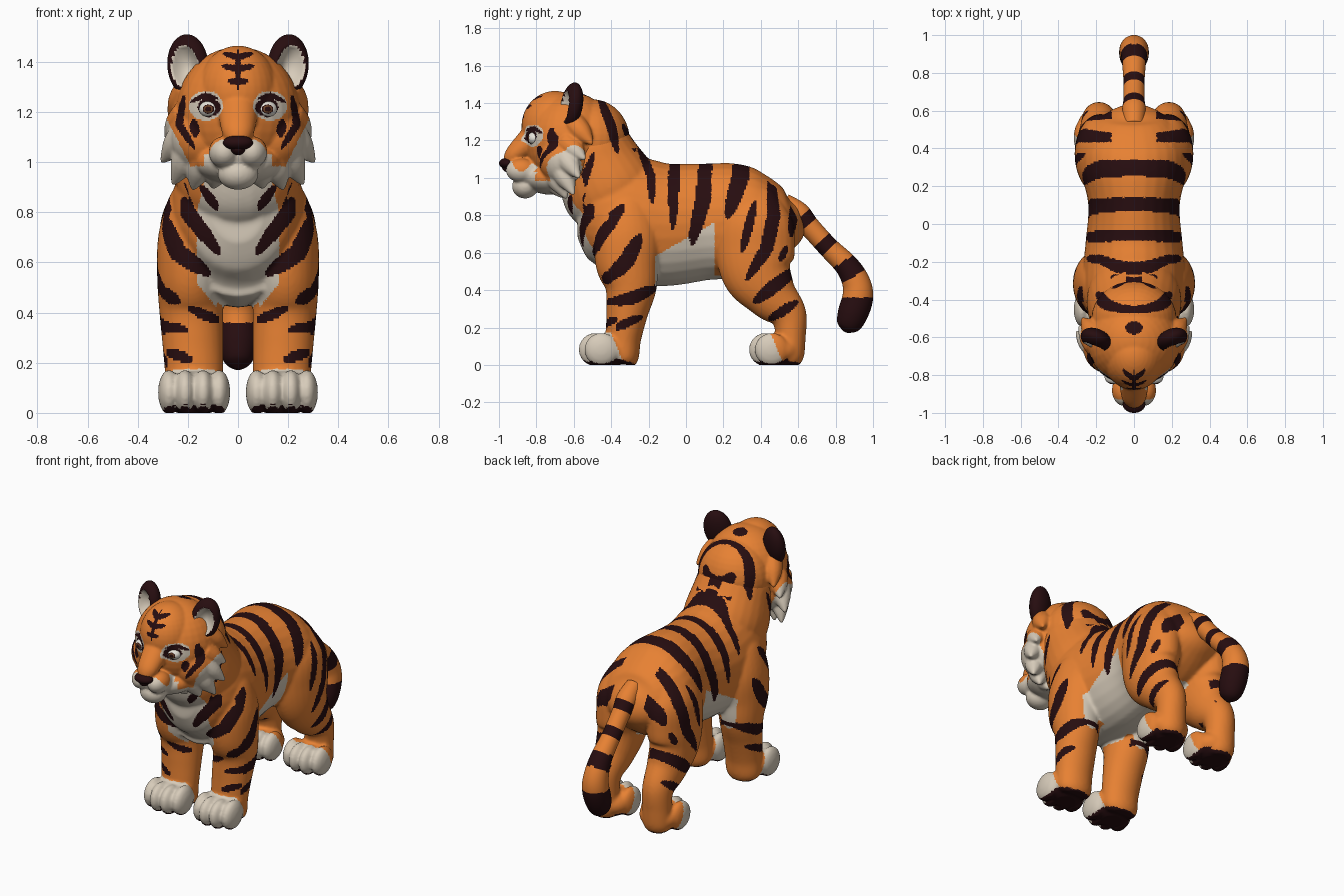
import bpy, bmesh, math
from mathutils import Vector, Matrix

if "Cube" in bpy.data.objects:
    bpy.data.objects.remove(bpy.data.objects["Cube"])

# ---------- colours ----------
COLOURS = [("orange_fur", (.80, .22, .033)), ("dark_stripe", (.02, .004, .005)), ("cream_fur", (.68, .60, .49)),
           ("eye_white", (.80, .77, .70)), ("iris_brown", (.16, .06, .02))]
MATS = []
for name, c in COLOURS:
    m = bpy.data.materials.new(name)
    m.diffuse_color = (*c, 1)
    m.use_nodes = True
    m.node_tree.nodes["Principled BSDF"].inputs["Base Color"].default_value = m.diffuse_color
    MATS.append(m)
ORANGE, DARK, CREAM, WHITE, BROWN = range(5)


# ---------- helpers ----------
def ball(bm, c, r):
    mat = Matrix.Translation(c) @ Matrix.Diagonal((*r, 1))
    bmesh.ops.create_uvsphere(bm, u_segments=32, v_segments=20, radius=1, matrix=mat)


def loft(bm, pts, steps=8, sides=28):
    """Smooth tube through points (x, y, z, half width, half depth)."""
    P = [pts[0]] + list(pts) + [pts[-1]]
    path = []
    for i in range(1, len(P) - 2):
        for k in range(steps):
            t = k / steps
            path.append([.5 * (2 * b + (c - a) * t + (2 * a - 5 * b + 4 * c - d) * t * t + (3 * b - a - 3 * c + d) * t ** 3)
                         for a, b, c, d in zip(P[i - 1], P[i], P[i + 1], P[i + 2])])
    path.append(pts[-1])
    rings = []
    for i, p in enumerate(path):
        a, b = path[max(i - 1, 0)], path[min(i + 1, len(path) - 1)]
        t = (Vector(b[:3]) - Vector(a[:3])).normalized()
        n = t.cross(Vector((1, 0, 0))).normalized()
        s = n.cross(t)
        rings.append([bm.verts.new(Vector(p[:3]) + s * p[3] * math.cos(q) + n * p[4] * math.sin(q))
                      for q in (2 * math.pi * j / sides for j in range(sides))])
    for A, B in zip(rings, rings[1:]):
        for j in range(sides):
            bm.faces.new((A[j], A[(j + 1) % sides], B[(j + 1) % sides], B[j]))
    bm.faces.new(rings[0])
    bm.faces.new(rings[-1][::-1])


def finish(bm, name, paint, voxel=0, smooth=6):
    """Make the object, fuse its parts with a voxel remesh and paint faces by rule."""
    bmesh.ops.recalc_face_normals(bm, faces=bm.faces)
    me = bpy.data.meshes.new(name)
    bm.to_mesh(me)
    bm.free()
    ob = bpy.data.objects.new(name, me)
    bpy.context.collection.objects.link(ob)
    if voxel:
        r = ob.modifiers.new("fuse", 'REMESH')
        r.mode, r.voxel_size = 'VOXEL', voxel
        s = ob.modifiers.new("soften", 'SMOOTH')
        s.factor, s.iterations = .5, smooth
        dg = bpy.context.evaluated_depsgraph_get()
        me = bpy.data.meshes.new_from_object(ob.evaluated_get(dg))
        ob.modifiers.clear()
        ob.data = me
        for v in me.vertices:
            v.co.z = max(v.co.z, 0)
    me.materials.clear()
    for m in MATS:
        me.materials.append(m)
    for p in me.polygons:
        p.use_smooth = True
        p.material_index = paint(p.center, p.normal)
    return ob


def hit(u, v, stripes, k=1):
    """True inside a stripe: half width, then points; both ends taper."""
    for w, *pts in stripes:
        w *= k
        n = len(pts) - 1
        for i in range(n):
            (ax, ay), (bx, by) = pts[i], pts[i + 1]
            dx, dy = bx - ax, by - ay
            if abs(v - (ay + by) / 2) > abs(dy) / 2 + w or abs(u - (ax + bx) / 2) > abs(dx) / 2 + w:
                continue
            s = ((u - ax) * dx + (v - ay) * dy) / (dx * dx + dy * dy)
            s = min(1, max(0, s))
            t = (i + s) / n
            if (u - ax - s * dx) ** 2 + (v - ay - s * dy) ** 2 < w * w * 4 * t * (1 - t):
                return True
    return False


# ---------- stripe layouts: side (y, z) and front (|x|, z) ----------
SIDE = [(.032, (-.47, 1.45), (-.40, 1.28), (-.365, 1.13)), (.02, (-.34, 1.29), (-.27, 1.14)),
        (.03, (-.49, 1.14), (-.56, .95), (-.57, .82)), (.028, (-.27, 1.22), (-.19, 1.02), (-.18, .86)),
        (.036, (-.06, 1.25), (-.07, .72)), (.05, (.12, 1.28), (.09, .88), (.03, .64)),
        (.056, (.31, 1.25), (.29, 1.0), (.22, .78)), (.045, (.45, 1.05), (.47, .8), (.43, .62), (.32, .45)),
        (.03, (.37, .88), (.30, .6)), (.03, (.59, .93), (.56, .68)),
        (.045, (.6, .52), (.47, .42), (.36, .33)), (.032, (.6, .34), (.44, .24)),
        (.022, (.54, .64), (.50, .55)), (.048, (-.33, .86), (-.44, .72), (-.56, .56)),
        (.052, (-.24, .7), (-.32, .55), (-.43, .45)), (.042, (-.15, .42), (-.28, .36), (-.42, .33)),
        (.03, (-.23, .26), (-.4, .19))]
FRONT = [(.038, (.26, .95), (.2, .8), (.07, .63)), (.042, (.32, .82), (.24, .64), (.11, .55)),
         (.032, (.34, .5), (.23, .44)), (.025, (.2, .42), (.06, .36)), (.025, (.33, .35), (.2, .33)),
         (.025, (.3, .25), (.18, .21)), (.022, (.15, .91), (.08, .81))]
FACE = [(.014, (-.06, 1.435), (0, 1.418), (.06, 1.435)), (.015, (-.065, 1.385), (0, 1.372), (.065, 1.385)),
        (.014, (-.045, 1.325), (0, 1.32), (.045, 1.325)), (.011, (0, 1.29), (0, 1.45)),
        (.011, (.08, 1.252), (.13, 1.268), (.19, 1.24)), (.015, (.215, 1.27), (.235, 1.15), (.17, 1.05)),
        (.019, (.178, 1.17), (.168, 1.1))]


def paint_body(c, n):
    x, y, z = abs(c.x), c.y, c.z
    if n.z < -.6 and z < .035:
        return DARK
    if z < .175 and (y < -.40 + .4 * (.17 - z) or (y > 0 and y < .45 + .45 * (.17 - z))):
        return CREAM
    front = n.y < -.5 and y < -.3
    plain = (x < .12 and (y > .4 or z < .6)) or (x > .045 and y < -.25 and y > -.36 and z > 1.16)
    if hit(x, z, FRONT, .85) if front else not plain and hit(y, z, SIDE, .82):
        return DARK
    chest = y < -.38 and n.y < -.1 and z > .42 and x < .165 - .25 * max(0, z - .8) - .8 * max(0, .52 - z)
    belly = -.165 < y < .155 and .38 < z < .59 + .57 * (y + .15) and x < .29
    under = -.45 < y < .42 and x < .09 and n.z < -.3 and z > .4
    return CREAM if chest or belly or under else ORANGE


def paint_head(c, n):
    x, y, z = abs(c.x), c.y, c.z
    if y < -.66:
        if ((x - .115) / .046) ** 2 + ((z - 1.219) / .037) ** 2 < 1:
            return DARK
        if hit(x, z, FACE):
            return DARK
        if ((x - .128) / .068) ** 2 + ((z - 1.225) / .06) ** 2 < 1:
            return CREAM
        if y < -.79 and z < 1.09 and x < .135 and (z < 1.03 or (x / .115) ** 2 + ((z - 1.03) / .075) ** 2 < 1):
            return CREAM
    elif hit(y, z, SIDE, .82) or (x / .045) ** 2 + ((y + .55) / .035) ** 2 < 1 and z > 1.3:
        return DARK
    return CREAM if y < -.48 and z < .985 + 2 * max(0, x - .19) else ORANGE


# ---------- body: torso, neck, legs and paws ----------
bm = bmesh.new()
loft(bm, [(0, .61, .80, .07, .07), (0, .55, .78, .19, .16), (0, .42, .77, .27, .255), (0, .28, .77, .28, .305),
          (0, .1, .765, .242, .312), (0, -.1, .75, .257, .328), (0, -.25, .765, .27, .34),
          (0, -.40, .80, .265, .33), (0, -.52, .80, .21, .24), (0, -.58, .80, .1, .12)])
loft(bm, [(0, -.33, .80, .2, .2), (0, -.40, .93, .25, .26), (0, -.475, 1.085, .235, .23),
          (0, -.53, 1.2, .21, .2), (0, -.56, 1.28, .12, .12)])
for s in (-1, 1):
    loft(bm, [(s * .16, -.32, .92, .06, .07), (s * .17, -.32, .85, .105, .13), (s * .185, -.315, .70, .133, .175),
              (s * .19, -.315, .55, .133, .17), (s * .187, -.295, .42, .128, .14), (s * .18, -.315, .28, .122, .112),
              (s * .175, -.335, .14, .115, .095), (s * .175, -.338, .04, .11, .085), (s * .175, -.345, .008, .08, .06)])
    loft(bm, [(s * .14, .38, .93, .07, .1), (s * .17, .37, .78, .132, .2), (s * .18, .37, .62, .134, .213),
              (s * .185, .385, .49, .126, .19), (s * .185, .46, .37, .112, .14), (s * .185, .545, .27, .092, .1),
              (s * .185, .56, .15, .088, .08), (s * .185, .55, .05, .09, .08), (s * .185, .54, .008, .07, .055)])
    for dy in (0, .91):
        ball(bm, (s * .175, -.41 + dy, .08), (.13, .125, .09))
        for dx, ty in ((-.1, -.452), (-.036, -.483), (.036, -.483), (.1, -.452)):
            ball(bm, (s * .175 + dx, ty + dy, .082), (.044, .092, .09))
finish(bm, "body", paint_body, .0093, 8)

# ---------- head: skull, cheeks, muzzle, chin and fur tufts ----------
bm = bmesh.new()
for c, r in [((0, -.62, 1.2), (.248, .24, .26)), ((0, -.70, 1.275), (.165, .18, .19)), ((0, -.5, 1.2), (.225, .2, .22)),
             ((0, -.84, 1.03), (.112, .09, .08)), ((0, -.86, .955), (.082, .07, .065)), ((0, -.72, 1.0), (.17, .15, .09))]:
    ball(bm, c, r)
loft(bm, [(0, -.74, 1.31, .08, .07), (0, -.835, 1.2, .078, .07), (0, -.915, 1.125, .065, .053), (0, -.935, 1.08, .045, .042)])
TUFTS = [((.19, -.60, 1.29), (.275, -.50, 1.18)), ((.2, -.64, 1.19), (.29, -.54, 1.10)),
         ((.2, -.66, 1.13), (.305, -.57, 1.0)), ((.18, -.68, 1.07), (.26, -.6, .91)),
         ((.14, -.70, 1.03), (.18, -.64, .89)), ((.08, -.71, 1.0), (.1, -.66, .895))]
for s in (-1, 1):
    ball(bm, (s * .14, -.65, 1.1), (.13, .14, .14))
    ball(bm, (s * .055, -.88, 1.04), (.062, .083, .064))
    for a, b in TUFTS:
        m = [(p + q) / 2 for p, q in zip(a, b)]
        loft(bm, [(s * a[0], a[1], a[2], .065, .065), (s * m[0], m[1], m[2], .052, .052), (s * b[0], b[1], b[2], .008, .008)], 5, 14)
finish(bm, "head", paint_head, .0073, 5)

# ---------- nose ----------
bm = bmesh.new()
ball(bm, (0, -.955, 1.078), (.06, .045, .03))
ball(bm, (0, -.945, 1.056), (.03, .038, .028))
finish(bm, "nose", lambda c, n: DARK)

# ---------- ears and eyes ----------
for s, side in ((-1, "right"), (1, "left")):
    bm = bmesh.new()
    bmesh.ops.create_uvsphere(bm, u_segments=48, v_segments=40, radius=1)
    inner = lambda x, y, z: y < .3 and x * x + (z + .1) ** 2 < .46
    for v in bm.verts:
        x, y, z = v.co
        if y < 0 and inner(x, y, z):
            v.co.y = -.65 + .9 * (1 - (x * x + (z + .1) ** 2) / .46)
    ear = finish(bm, side + "_ear", lambda c, n: CREAM if inner(*c) and n.y < 0 else DARK)
    ear.data.transform(Matrix.Translation((s * .2, -.612, 1.387)) @ Matrix.Rotation(s * .35, 4, 'Z')
                       @ Matrix.Rotation(s * .15, 4, 'Y') @ Matrix.Rotation(-.15, 4, 'X') @ Matrix.Diagonal((.085, .055, .125, 1)))

    bm = bmesh.new()
    bmesh.ops.create_uvsphere(bm, u_segments=32, v_segments=40, radius=1, matrix=Matrix.Rotation(math.pi / 2, 4, 'X'))

    def paint_eye(c, n):
        r = math.hypot(c.x + s * .15, c.z)
        return WHITE if c.y > 0 or r > .56 else DARK if r > .46 or r < .3 else BROWN
    eye = finish(bm, side + "_eye", paint_eye)
    eye.data.transform(Matrix.Translation((s * .115, -.812, 1.212)) @ Matrix.Rotation(s * .3, 4, 'Z')
                       @ Matrix.Diagonal((.041, .036, .033, 1)))

# ---------- tail with bands and dark tip ----------
BANDS = [(.03, (y - .11, z - .1), (y + .11, z + .1)) for y, z in ((.635, .77), (.75, .645))]
BANDS.append((.05, (.72, .42), (1.01, .6)))
bm = bmesh.new()
loft(bm, [(0, .52, .87, .05, .05), (0, .60, .81, .062, .062), (0, .66, .74, .056, .056), (0, .76, .63, .056, .056),
          (0, .86, .53, .064, .064), (0, .91, .44, .072, .075), (0, .918, .36, .078, .082), (0, .89, .27, .076, .08),
          (0, .865, .205, .055, .06), (0, .853, .175, .012, .012)], 12, 32)
finish(bm, "tail", lambda c, n: DARK if c.z < .36 or hit(c.y, c.z, BANDS) else ORANGE)
